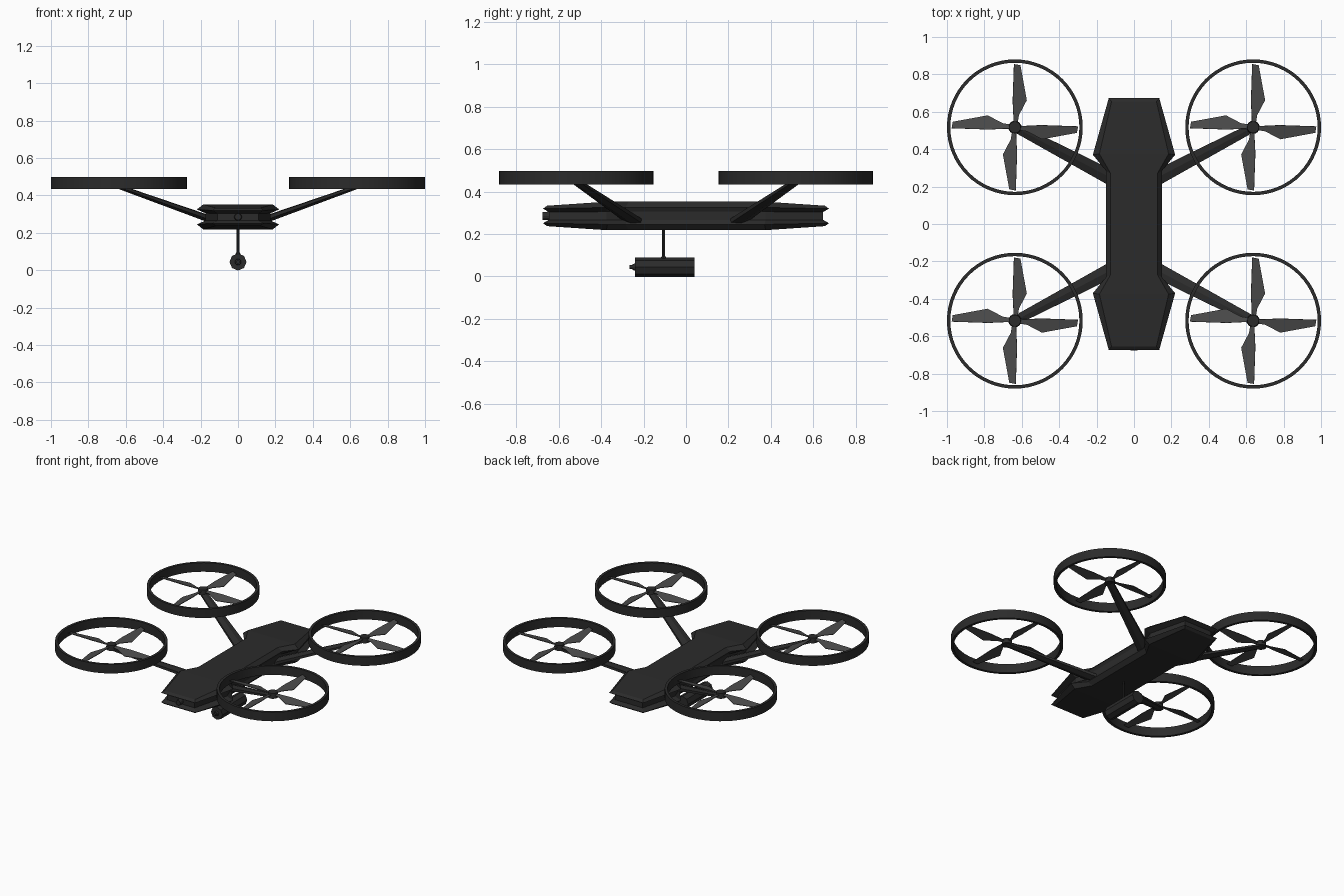
import bpy, bmesh, math
from mathutils import Matrix, Vector

if "Cube" in bpy.data.objects:
    bpy.data.objects.remove(bpy.data.objects["Cube"])


def material(name, v):
    m = bpy.data.materials.new(name)
    m.diffuse_color = (v, v, v, 1)
    m.use_nodes = True
    m.node_tree.nodes["Principled BSDF"].inputs["Base Color"].default_value = m.diffuse_color
    return m


DARK = material("dark_shell", 0.024)
BLADE = material("blade_grey", 0.07)


def finish(name, bm, mat, smooth=False):
    bmesh.ops.recalc_face_normals(bm, faces=bm.faces)
    me = bpy.data.meshes.new(name)
    bm.to_mesh(me)
    bm.free()
    me.materials.append(mat)
    ob = bpy.data.objects.new(name, me)
    bpy.context.collection.objects.link(ob)
    if smooth:
        bpy.context.view_layer.objects.active = ob
        ob.select_set(True)
        bpy.ops.object.shade_smooth_by_angle(angle=math.radians(30))
        ob.select_set(False)
    return ob


def rod(name, a, b, r1, r2, sides, flat=1.0, spin=0.0, smooth=False):
    """Tapered rod from a to b; flat squashes its height."""
    a, b = Vector(a), Vector(b)
    d = (b - a).normalized()
    s = d.cross(Vector((0, 0, 1)))
    s = s.normalized() if s.length > 1e-4 else Vector((1, 0, 0))
    u = s.cross(d)
    basis = Matrix((s, u, d)).transposed().to_4x4()
    m = (Matrix.Translation((a + b) / 2) @ basis
         @ Matrix.Diagonal((1, flat, 1, 1)) @ Matrix.Rotation(spin, 4, 'Z'))
    bm = bmesh.new()
    bmesh.ops.create_cone(bm, cap_ends=True, segments=sides, radius1=r1,
                          radius2=r2, depth=(b - a).length, matrix=m)
    return finish(name, bm, DARK, smooth)


# Body: each layer lists (half width, y, height above mid plane) at nose, shoulder, waist
MID = 0.285
layers = [
    [(0.120, 0.655, 0.048), (0.185, 0.375, 0.067), (0.125, 0.270, 0.067)],
    [(0.135, 0.673, 0.034), (0.220, 0.370, 0.040), (0.150, 0.285, 0.040)],
    [(0.110, 0.645, 0.018), (0.175, 0.375, 0.020), (0.140, 0.275, 0.020)],
]
column = [(l, 1) for l in layers] + [(l, -1) for l in reversed(layers)]
bm = bmesh.new()
rings = []
for end, i in ((1, 0), (1, 1), (1, 2), (-1, 2), (-1, 1), (-1, 0)):
    pts = [(l[i][0], end * l[i][1], MID + k * l[i][2]) for l, k in column]
    pts += [(-x, y, z) for x, y, z in reversed(pts)]
    rings.append([bm.verts.new(p) for p in pts])
for r, q in zip(rings, rings[1:]):
    for j in range(12):
        k = (j + 1) % 12
        bm.faces.new((r[j], r[k], q[k], q[j]))
for r in (rings[0], rings[-1]):
    for j in range(5):
        bm.faces.new((r[j], r[j + 1], r[10 - j], r[11 - j]))
finish("body", bm, DARK)

# Nose lens
rod("nose_lens", (0, -0.63, MID), (0, -0.675, MID), 0.022, 0.018, 12)

# Camera pod hanging on a thin strut
rod("camera_strut", (0, -0.105, 0.08), (0, -0.105, 0.23), 0.007, 0.007, 8)
rod("camera_strut_foot", (0, -0.105, 0.083), (0, -0.105, 0.095), 0.013, 0.011, 8)
rod("camera_pod", (0, -0.24, 0.044), (0, 0.04, 0.044), 0.0455, 0.0455, 8)
rod("camera_lens", (0, -0.235, 0.044), (0, -0.252, 0.044), 0.018, 0.014, 12)
rod("camera_lens_tip", (0, -0.25, 0.044), (0, -0.265, 0.044), 0.009, 0.009, 12)

# Rotor unit: arm, hub, guard ring and four blades at each corner
CX, CY = 0.637, 0.517
blade_shape = [(-0.008, 0.02), (0.016, 0.03), (0.022, 0.065), (0.065, 0.145),
               (0.030, 0.332), (-0.005, 0.338), (-0.012, 0.14), (-0.008, 0.06)]
for sx, sy, tag in ((1, -1, "front_right"), (-1, -1, "front_left"),
                    (1, 1, "back_right"), (-1, 1, "back_left")):
    x, y = sx * CX, sy * CY
    rod(tag + "_arm", (sx * 0.10, sy * 0.235, 0.255), (x, y, 0.446),
        0.048, 0.028, 6, flat=0.42)
    rod(tag + "_hub", (x, y, 0.44), (x, y, 0.476), 0.035, 0.031, 16, smooth=True)

    # Guard ring: a rectangular section spun round the hub
    bm = bmesh.new()
    sect = [bm.verts.new((x + r, y, z)) for r, z in
            ((0.345, 0.433), (0.363, 0.433), (0.363, 0.497), (0.345, 0.497))]
    edges = [bm.edges.new((sect[i], sect[(i + 1) % 4])) for i in range(4)]
    bmesh.ops.spin(bm, geom=edges, cent=(x, y, 0), axis=(0, 0, 1),
                   angle=math.tau, steps=64)
    bmesh.ops.remove_doubles(bm, verts=bm.verts, dist=1e-4)
    finish(tag + "_guard_ring", bm, DARK, smooth=True)

    # Pitched thin blades
    bm = bmesh.new()
    for n in range(4):
        m = (Matrix.Translation((x, y, 0.463))
             @ Matrix.Rotation(n * math.pi / 2, 4, 'Z')
             @ Matrix.Rotation(math.radians(12), 4, 'Y'))
        bm.faces.new([bm.verts.new(m @ Vector((px, py, 0))) for px, py in blade_shape])
    blades = finish(tag + "_blades", bm, BLADE)
    sol = blades.modifiers.new("thickness", 'SOLIDIFY')
    sol.thickness = 0.004
    sol.offset = 0
